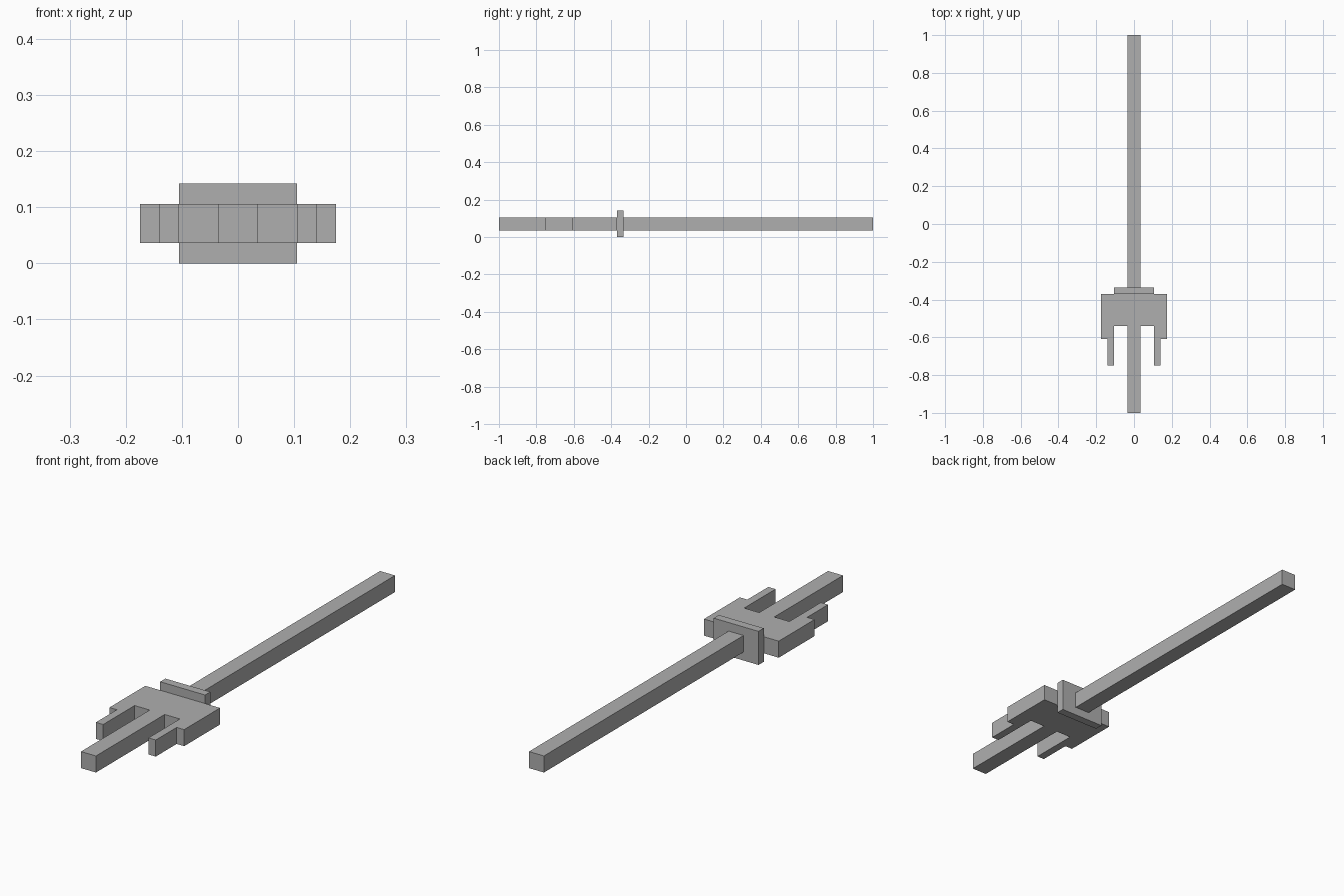
import bpy
import bmesh

if "Cube" in bpy.data.objects:
    bpy.data.objects.remove(bpy.data.objects["Cube"], do_unlink=True)

# Plain grey material
grey = bpy.data.materials.new("grey")
grey.use_nodes = True
colour = (0.43, 0.43, 0.43, 1)
grey.diffuse_color = colour
grey.node_tree.nodes["Principled BSDF"].inputs["Base Color"].default_value = colour


def prism(name, outline, z_low, z_high):
    """Extrude an outline in the ground plane between two heights."""
    bm = bmesh.new()
    face = bm.faces.new([bm.verts.new((x, y, z_low)) for x, y in outline])
    result = bmesh.ops.extrude_face_region(bm, geom=[face])
    top = [v for v in result["geom"] if isinstance(v, bmesh.types.BMVert)]
    bmesh.ops.translate(bm, verts=top, vec=(0, 0, z_high - z_low))
    bmesh.ops.recalc_face_normals(bm, faces=bm.faces)
    mesh = bpy.data.meshes.new(name)
    bm.to_mesh(mesh)
    bm.free()
    mesh.materials.append(grey)
    obj = bpy.data.objects.new(name, mesh)
    bpy.context.collection.objects.link(obj)
    return obj


def bar(name, half_width, y_front, y_back, z_low, z_high):
    w = half_width
    outline = [(-w, y_front), (w, y_front), (w, y_back), (-w, y_back)]
    return prism(name, outline, z_low, z_high)


LOW, HIGH = 0.036, 0.106      # shared thickness of shaft and head
SHAFT = 0.035                 # shaft half width
HEAD_BACK = -0.37

# Long square shaft running through the whole model
bar("shaft", SHAFT, -1, 1, LOW, HIGH)

# Raised collar behind the head
bar("collar", 0.105, HEAD_BACK, -0.335, 0, 0.142)

# Stepped side block with its thin prong, mirrored to the other side
side = prism("head_sides", [
    (SHAFT, HEAD_BACK), (SHAFT, -0.54), (0.106, -0.54), (0.106, -0.75),
    (0.14, -0.75), (0.14, -0.61), (0.175, -0.61), (0.175, HEAD_BACK),
], LOW, HIGH)
mirror = side.modifiers.new("mirror", 'MIRROR')
mirror.use_axis = (True, False, False)
mirror.use_mirror_merge = False
